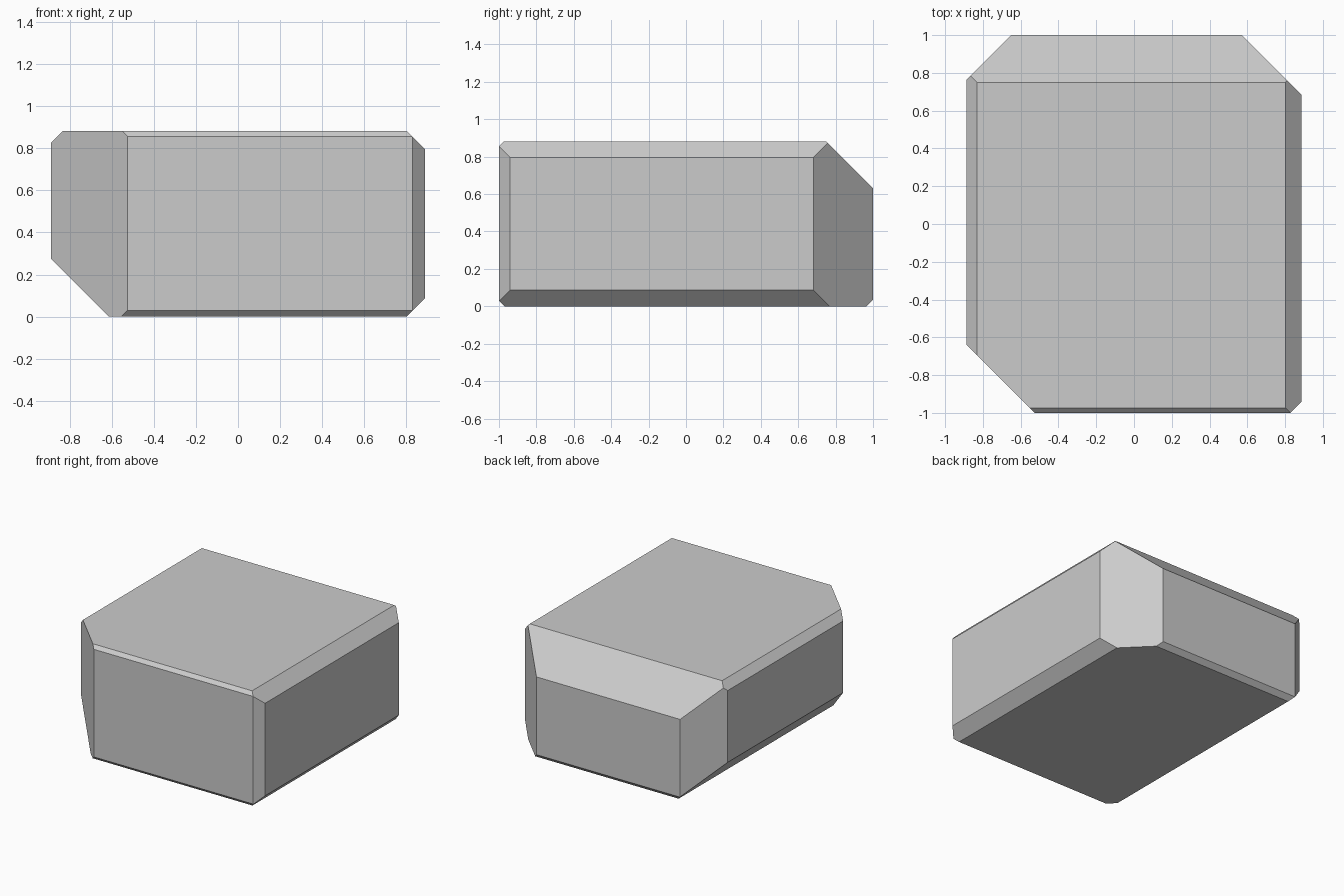
import bpy, bmesh
from mathutils import Vector

if "Cube" in bpy.data.objects:
    bpy.data.objects.remove(bpy.data.objects["Cube"])

HALF = Vector((0.888, 1.0, 0.441))
MID_Z = 0.441

# Chamfer size for each box edge, keyed by the outward direction of the cut
CHAMFERS = {
    (-1, -1, 0): 0.363, (1, -1, 0): 0.06, (1, 1, 0): 0.318, (-1, 1, 0): 0.238,
    (-1, 0, 1): 0.056, (1, 0, 1): 0.086, (-1, 0, -1): 0.275, (1, 0, -1): 0.086,
    (0, -1, 1): 0.026, (0, 1, 1): 0.25, (0, -1, -1): 0.03, (0, 1, -1): 0.035,
}


def cut(bm, direction, size):
    """Slice one edge off at 45 degrees and cap the opening."""
    n = Vector(direction)
    point = Vector([a * b for a, b in zip(direction, HALF)]) - n * size / 2
    res = bmesh.ops.bisect_plane(
        bm, geom=bm.verts[:] + bm.edges[:] + bm.faces[:], dist=1e-6,
        plane_co=point, plane_no=n.normalized(), clear_outer=True)
    edges = [e for e in res["geom_cut"] if isinstance(e, bmesh.types.BMEdge)]
    bmesh.ops.edgeloop_fill(bm, edges=edges)


# Block with uneven chamfers
bm = bmesh.new()
bmesh.ops.create_cube(bm, size=2)
bmesh.ops.scale(bm, vec=HALF, verts=bm.verts)
for direction, size in CHAMFERS.items():
    cut(bm, direction, size)
bmesh.ops.recalc_face_normals(bm, faces=bm.faces)
bmesh.ops.translate(bm, vec=(0, 0, MID_Z), verts=bm.verts)

mesh = bpy.data.meshes.new("chamfered_block")
bm.to_mesh(mesh)
bm.free()
bpy.context.collection.objects.link(bpy.data.objects.new("chamfered_block", mesh))
